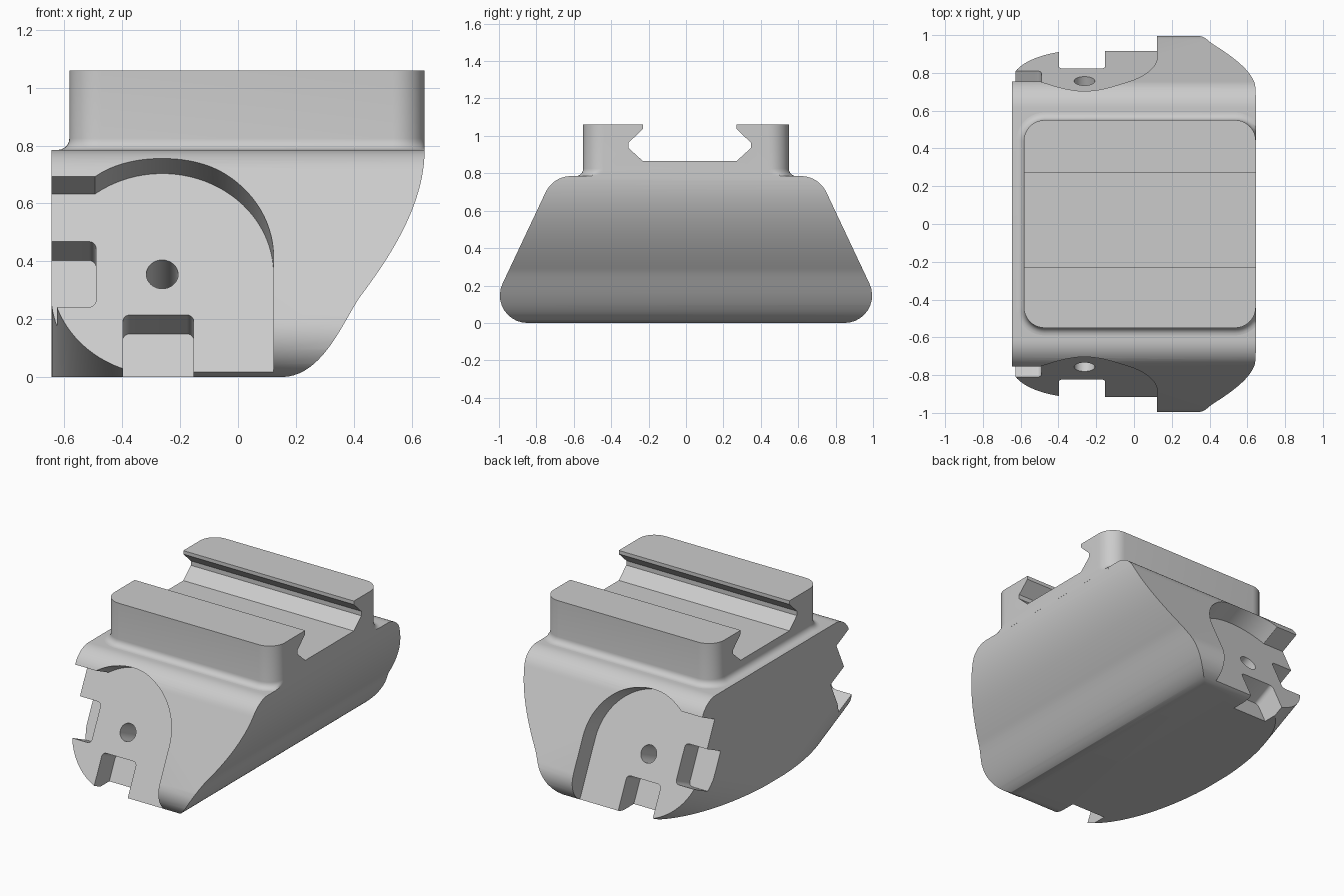
import bpy, bmesh, math
from mathutils import Vector
from mathutils.geometry import interpolate_bezier

if "Cube" in bpy.data.objects:
    bpy.data.objects.remove(bpy.data.objects["Cube"])

grey = bpy.data.materials.new("plain_grey")
grey.use_nodes = True
colour = (0.6, 0.6, 0.6, 1)
grey.diffuse_color = colour
grey.node_tree.nodes["Principled BSDF"].inputs["Base Color"].default_value = colour


def loft(name, rings):
    """Closed solid through matching rings of points."""
    bm = bmesh.new()
    loops = [[bm.verts.new(p) for p in ring] for ring in rings]
    n = len(loops[0])
    for a, b in zip(loops, loops[1:]):
        for i in range(n):
            j = (i + 1) % n
            bm.faces.new((a[i], a[j], b[j], b[i]))
    bm.faces.new(loops[0])
    bm.faces.new(loops[-1])
    bmesh.ops.recalc_face_normals(bm, faces=bm.faces)
    mesh = bpy.data.meshes.new(name)
    bm.to_mesh(mesh)
    bm.free()
    mesh.materials.append(grey)
    obj = bpy.data.objects.new(name, mesh)
    bpy.context.collection.objects.link(obj)
    return obj


def prism(name, outline, place, start, end):
    return loft(name, [[place(u, v, w) for u, v in outline] for w in (start, end)])


def arc(radius, start, end, steps=32):
    angles = [math.radians(start + (end - start) * i / steps) for i in range(steps + 1)]
    return [(radius * math.cos(a), radius * math.sin(a)) for a in angles]


def rounded(corners, steps=10):
    """Polygon from (u, v, radius) corners, with fillets."""
    out = []
    for i, (u, v, r) in enumerate(corners):
        p = Vector((u, v))
        if r == 0:
            out.append(p)
            continue
        d0 = (Vector(corners[i - 1][:2]) - p).normalized()
        d1 = (Vector(corners[(i + 1) % len(corners)][:2]) - p).normalized()
        half = d0.angle(d1) / 2
        centre = p + (d0 + d1).normalized() * r / math.sin(half)
        a = p + d0 * r / math.tan(half) - centre
        b = p + d1 * r / math.tan(half) - centre
        turn = a.angle(b)
        for k in range(steps + 1):
            t = k / steps
            out.append(centre + (a * math.sin((1 - t) * turn) + b * math.sin(t * turn)) / math.sin(turn))
    return out


def combine(obj, cutter, operation="DIFFERENCE"):
    cutter.hide_render = True
    mod = obj.modifiers.new("cut", "BOOLEAN")
    mod.operation, mod.object, mod.solver = operation, cutter, "EXACT"
    bpy.context.view_layer.objects.active = obj
    bpy.ops.object.modifier_apply(modifier=mod.name)
    bpy.data.objects.remove(cutter)


def along_x(u, v, w):
    return (w, u, v)


def along_y(u, v, w):
    return (u, w, v)


# Body: sloped end profile crossed with the curved side profile
half_width, top = 0.645, 0.785
body = prism("body", rounded([(-1.08, 0, 0.147), (1.08, 0, 0.147),
                              (0.71, top, 0.15), (-0.71, top, 0.15)]),
             along_x, -half_width, 0.8)
waist = (0.42, 0.275)
upper = interpolate_bezier((half_width, top), (half_width, 0.6), (0.53, 0.42), waist, 24)
lower = interpolate_bezier(waist, (0.36, 0.185), (0.29, 0), (0.15, 0), 20)
curve = [(p[0], p[1]) for p in upper + lower[1:]]
side = [(-0.8, 0.9), (half_width, 0.9)] + curve + [(0.15, -0.1), (-0.8, -0.1)]
combine(body, prism("side_cutter", side, along_y, -1.2, 1.2), "INTERSECT")

# Sloped end faces: recess, rounded lower corner, notches and pin hole
tilt = math.radians(25.2)
s, c = math.sin(tilt), math.cos(tilt)
radius = 0.385
recess = ([(radius, -0.9)] + arc(radius, 0, 127)
          + [(-0.6, radius * math.sin(math.radians(127))), (-0.6, -0.9)])
corner = arc(radius, 180, 270) + [(0, -0.9), (-0.6, -0.9), (-0.6, 0)]
bottom_notch = rounded([(-0.136, -0.8, 0), (0.109, -0.8, 0),
                        (0.109, -0.155, 0.025), (-0.136, -0.155, 0.025)])
side_notch = rounded([(-0.6, -0.125, 0), (-0.229, -0.125, 0.025),
                      (-0.229, 0.125, 0.025), (-0.6, 0.125, 0)])
hole = arc(0.055, 0, 348.75, 31)

for end in (-1, 1):
    def on_end(u, v, w):
        return (u - 0.262, end * (0.757 - v * s + w * c), 0.355 + v * c + w * s)

    for outline, inner, outer in ((recess, 0, 0.6), (corner, -1.2, 0.1),
                                  (bottom_notch, -0.153, 0.1),
                                  (side_notch, -0.153, 0.1), (hole, -0.3, 0.1)):
        combine(body, prism("end_cutter", outline, on_end, inner, outer))

# Rail block with a small flare where it meets the body
flare = 0.04
levels = [(flare, top - 0.01)]
for i in range(7):
    a = math.pi / 2 * i / 6
    levels.append((flare * (1 - math.sin(a)), top + flare * (1 - math.cos(a))))
levels.append((0, 1.06))
rings = []
for grow, z in levels:
    x0, x1, y = -0.583 - grow, half_width + grow, 0.55 + grow
    r = 0.11 + grow
    outline = rounded([(x0, -y, r), (x1, -y, r), (x1, y, r), (x0, y, r)])
    rings.append([(min(u, half_width), v, z) for u, v in outline])
block = loft("rail_block", rings)

# Undercut channel through the block
right_half = [(0.25, 0.865), (0.327, 0.935), (0.327, 0.964), (0.25, 1.037), (0.25, 1.2)]
left_half = [(-u, v) for u, v in reversed(right_half)]
channel = [(u + 0.02, v) for u, v in right_half + left_half]
combine(block, prism("channel_cutter", channel, along_x, -1, 1))

# Smooth shading on the curved parts
bpy.ops.object.select_all(action="DESELECT")
for obj in (body, block):
    obj.select_set(True)
bpy.context.view_layer.objects.active = body
bpy.ops.object.shade_smooth_by_angle(angle=math.radians(30))
